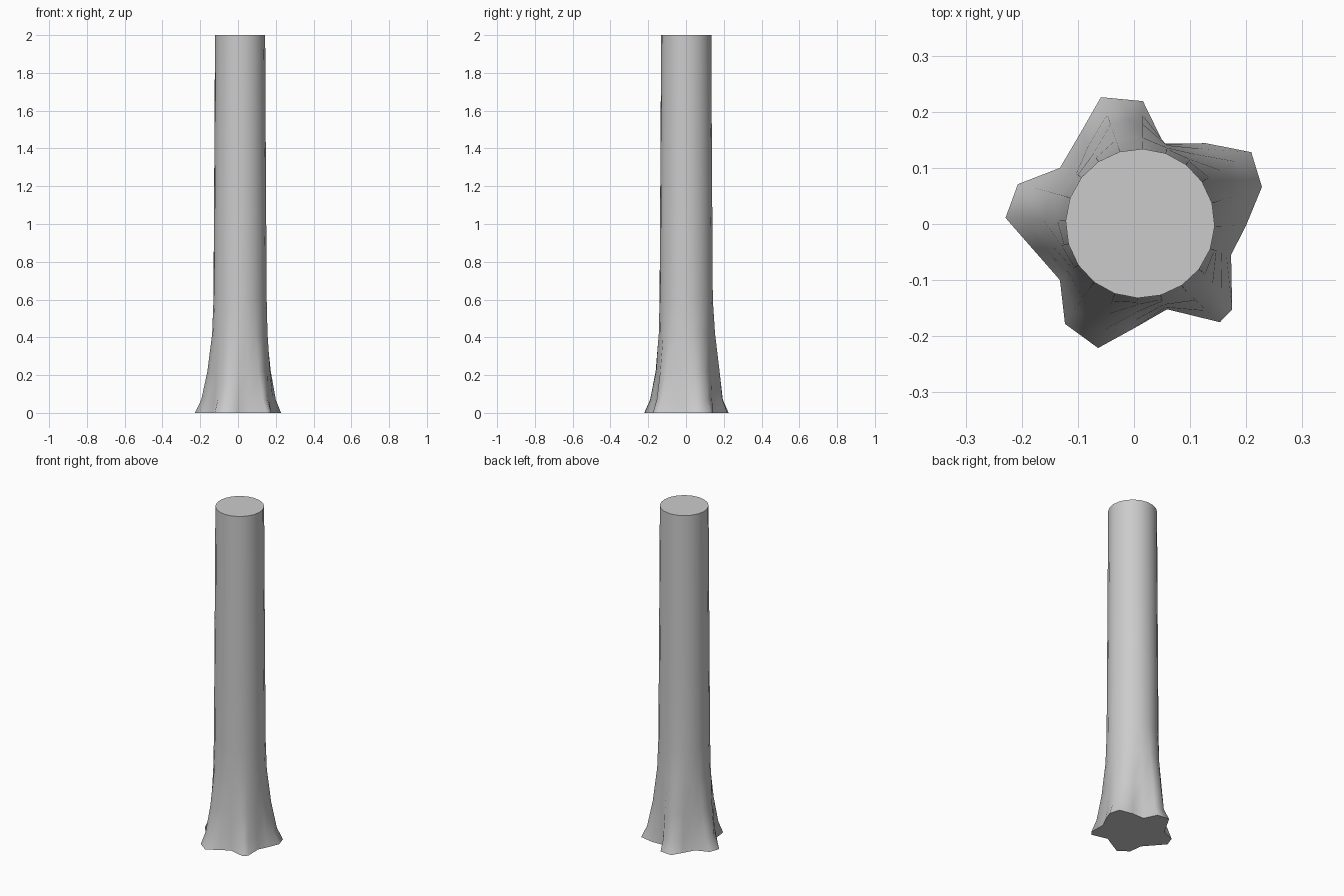
import bpy, bmesh, math
from mathutils import Vector

if "Cube" in bpy.data.objects:
    bpy.data.objects.remove(bpy.data.objects["Cube"])

SIDES = 20

# Root flare outline at ground level, counter-clockwise
ROOTS = [(.228, .066), (.209, .128), (.128, .144), (.053, .143), (.016, .219),
         (-.059, .226), (-.095, .163), (-.132, .10), (-.207, .071), (-.229, .011),
         (-.18, -.045), (-.132, -.10), (-.123, -.178), (-.064, -.221), (-.002, -.187),
         (.059, -.152), (.153, -.175), (.175, -.152), (.173, -.055), (.20, -.002)]

# height, trunk radius, root blend, root blend of the taller back root
RINGS = [(0, .150, 1, 1), (.07, .149, .62, .62), (.22, .147, .28, .42),
         (.42, .143, .05, .13), (.6, .141, 0, 0), (1.1, .138, 0, 0),
         (1.6, .135, 0, 0), (2, .133, 0, 0)]

bm = bmesh.new()
rings = []
for z, radius, blend, back_blend in RINGS:
    ring = []
    for i, root in enumerate(ROOTS):
        a = math.radians(16) + i * math.tau / SIDES
        trunk = Vector((.011 + radius * math.cos(a), .001 + radius * math.sin(a)))
        p = trunk.lerp(Vector(root), back_blend if i in (4, 5, 6) else blend)
        ring.append(bm.verts.new((p.x, p.y, z)))
    rings.append(ring)

# Bark walls and flat cut ends
for low, high in zip(rings, rings[1:]):
    for i in range(SIDES):
        j = (i + 1) % SIDES
        bm.faces.new((low[i], low[j], high[j], high[i]))
bm.faces.new(rings[-1])
bm.faces.new(rings[0][::-1])

mesh = bpy.data.meshes.new("tree_trunk")
bm.to_mesh(mesh)
bm.free()
trunk_obj = bpy.data.objects.new("tree_trunk", mesh)
bpy.context.collection.objects.link(trunk_obj)
bpy.context.view_layer.objects.active = trunk_obj
trunk_obj.select_set(True)
bpy.ops.object.shade_smooth_by_angle(angle=math.radians(60))
